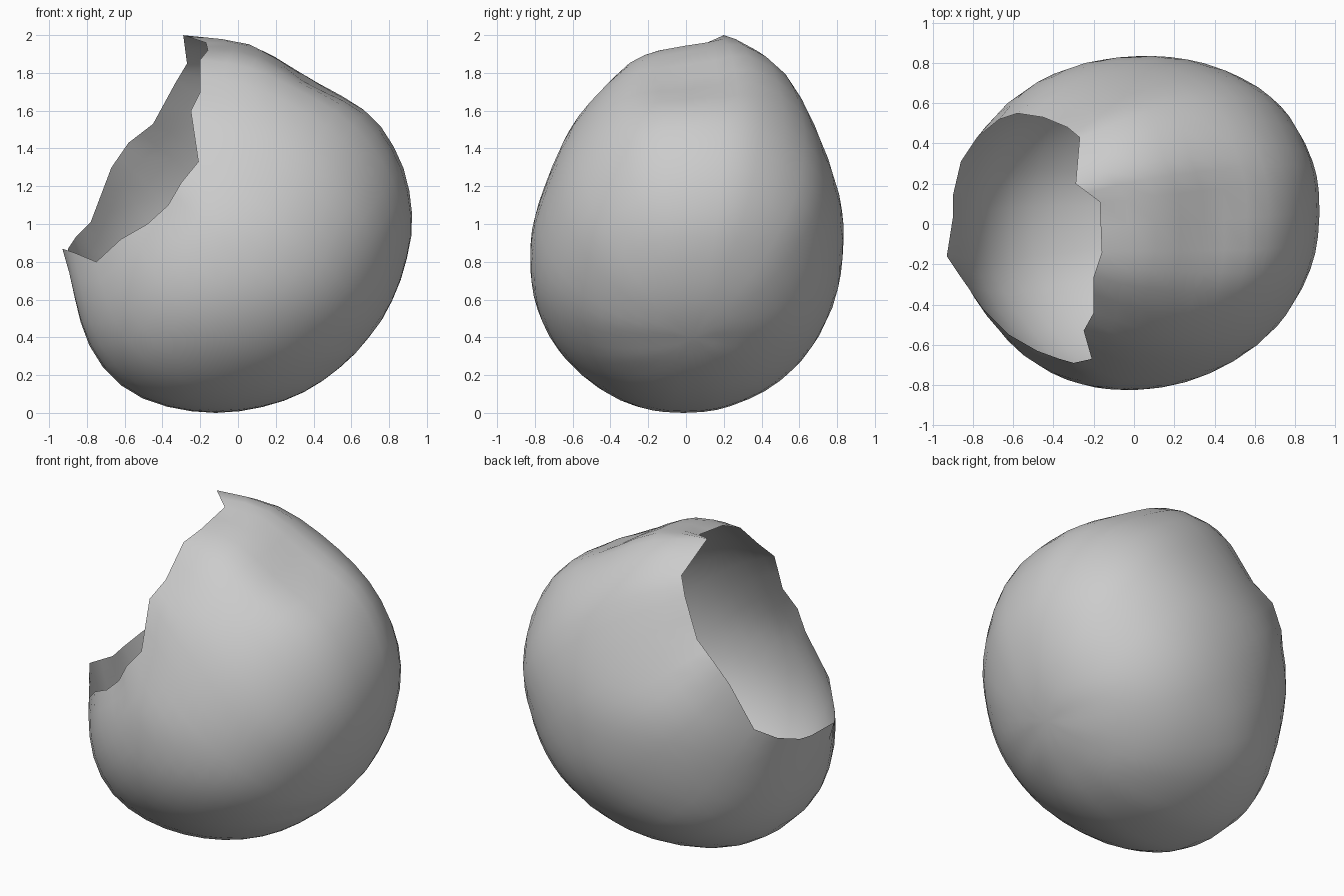
import bpy, bmesh, math
from mathutils import Vector
from mathutils.bvhtree import BVHTree

if "Cube" in bpy.data.objects:
    bpy.data.objects.remove(bpy.data.objects["Cube"])

# Whole shell outline: height, x range, y range
slices = [
    (0.02, -.30, .05, -.19, .17), (0.06, -.48, .22, -.32, .30),
    (0.14, -.62, .40, -.47, .46), (0.30, -.77, .60, -.65, .65),
    (0.48, -.83, .75, -.76, .75), (0.68, -.87, .85, -.82, .81),
    (0.95, -.92, .92, -.82, .83), (1.10, -.88, .92, -.78, .82),
    (1.30, -.76, .88, -.71, .76), (1.50, -.66, .78, -.61, .68),
    (1.62, -.56, .67, -.53, .62), (1.77, -.47, .43, -.41, .55),
    (1.88, -.40, .25, -.32, .46), (1.95, -.35, .13, -.17, .36),
    (1.985, -.28, .02, -.03, .27)]

# Broken rim, clockwise from its highest tip
rim = [Vector(p) for p in (
    (-.29, .20, 2.0), (-.17, .11, 1.96), (-.16, -.14, 1.92), (-.20, -.26, 1.87),
    (-.20, -.44, 1.70), (-.25, -.53, 1.60), (-.21, -.67, 1.33), (-.30, -.69, 1.22),
    (-.37, -.67, 1.10), (-.48, -.63, 1.0), (-.62, -.55, .92), (-.75, -.42, .80),
    (-.87, -.25, .85), (-.93, -.16, .87), (-.90, .03, .85), (-.90, .14, .87),
    (-.86, .31, .93), (-.78, .43, 1.01), (-.67, .52, 1.30), (-.58, .55, 1.43),
    (-.45, .53, 1.53), (-.33, .48, 1.75), (-.27, .43, 1.85))]
center = Vector((0.05, 0, 0.95))


def rounded(value, power=0.93):
    """Slightly squared circle."""
    return math.copysign(abs(value) ** power, value)


def guide_surface(sides=48):
    """Closed loft through the outline, used only for measuring."""
    pts, faces = [], []
    for z, x0, x1, y0, y1 in slices:
        for k in range(sides):
            a = math.tau * k / sides
            x = (x0 + x1) / 2 + (x1 - x0) / 2 * rounded(math.cos(a))
            y = (y0 + y1) / 2 + (y1 - y0) / 2 * rounded(math.sin(a))
            pts.append(Vector((x, y + 0.055 * x, z)))
    for r in range(len(slices) - 1):
        for k in range(sides):
            a, b = r * sides + k, r * sides + (k + 1) % sides
            faces.append((a, b, b + sides, a + sides))
    low, high = len(pts), len(pts) + 1
    pts += [Vector((-.12, 0, 0)), Vector((-.10, .12, 1.99))]
    top = (len(slices) - 1) * sides
    for k in range(sides):
        n = (k + 1) % sides
        faces += [(low, n, k), (high, top + k, top + n)]
    return BVHTree.FromPolygons(pts, faces)


guide = guide_surface()
dent = Vector((0.34, 0.02, 1.75))


def on_shell(direction):
    """Guide surface, a little outside it, with a shallow dent near the top."""
    hit = guide.ray_cast(center, direction)[0]
    depth = 0.07 * math.exp(-(hit - dent).length_squared / 0.05)
    return hit + direction * (0.011 - depth)


# Shell: strips running from the rim to the point opposite the opening
loop = []
for i, p in enumerate(rim):
    loop += [p, (p + rim[(i + 1) % len(rim)]) / 2]
pole = Vector((0.76, 0.05, -0.65)).normalized()
rings = 18

bm = bmesh.new()
grid = []
for p in loop:
    d = (p - center).normalized()
    gap = p - on_shell(d)
    strip = [bm.verts.new(p)]
    for j in range(1, rings):
        t = j / rings
        strip.append(bm.verts.new(on_shell(d.slerp(pole, t)) + gap * (1 - t) ** 8))
    grid.append(strip)
tip = bm.verts.new(on_shell(pole))
for i, a in enumerate(grid):
    b = grid[(i + 1) % len(grid)]
    for j in range(rings - 1):
        bm.faces.new((a[j], a[j + 1], b[j + 1], b[j]))
    bm.faces.new((a[-1], tip, b[-1]))

# Even out the body but leave the jagged edge sharp
inner = [v for v in bm.verts if not v.is_boundary]
for _ in range(2):
    bmesh.ops.smooth_vert(bm, verts=inner, factor=0.5,
                          use_axis_x=True, use_axis_y=True, use_axis_z=True)
bmesh.ops.recalc_face_normals(bm, faces=bm.faces[:])
if sum(f.normal.dot(f.calc_center_median() - center) for f in bm.faces) < 0:
    bmesh.ops.reverse_faces(bm, faces=bm.faces[:])
floor = min(v.co.z for v in bm.verts)
bmesh.ops.translate(bm, verts=bm.verts[:], vec=(0, 0, -floor))

mesh = bpy.data.meshes.new("broken_shell")
bm.to_mesh(mesh)
bm.free()
shell = bpy.data.objects.new("broken_shell", mesh)
bpy.context.collection.objects.link(shell)

grey = bpy.data.materials.new("plain_grey")
grey.use_nodes = True
colour = (0.6, 0.6, 0.6, 1)
grey.diffuse_color = colour
grey.node_tree.nodes["Principled BSDF"].inputs["Base Color"].default_value = colour
mesh.materials.append(grey)

bpy.ops.object.select_all(action="DESELECT")
shell.select_set(True)
bpy.context.view_layer.objects.active = shell
bpy.ops.object.shade_smooth_by_angle(angle=math.radians(50))
